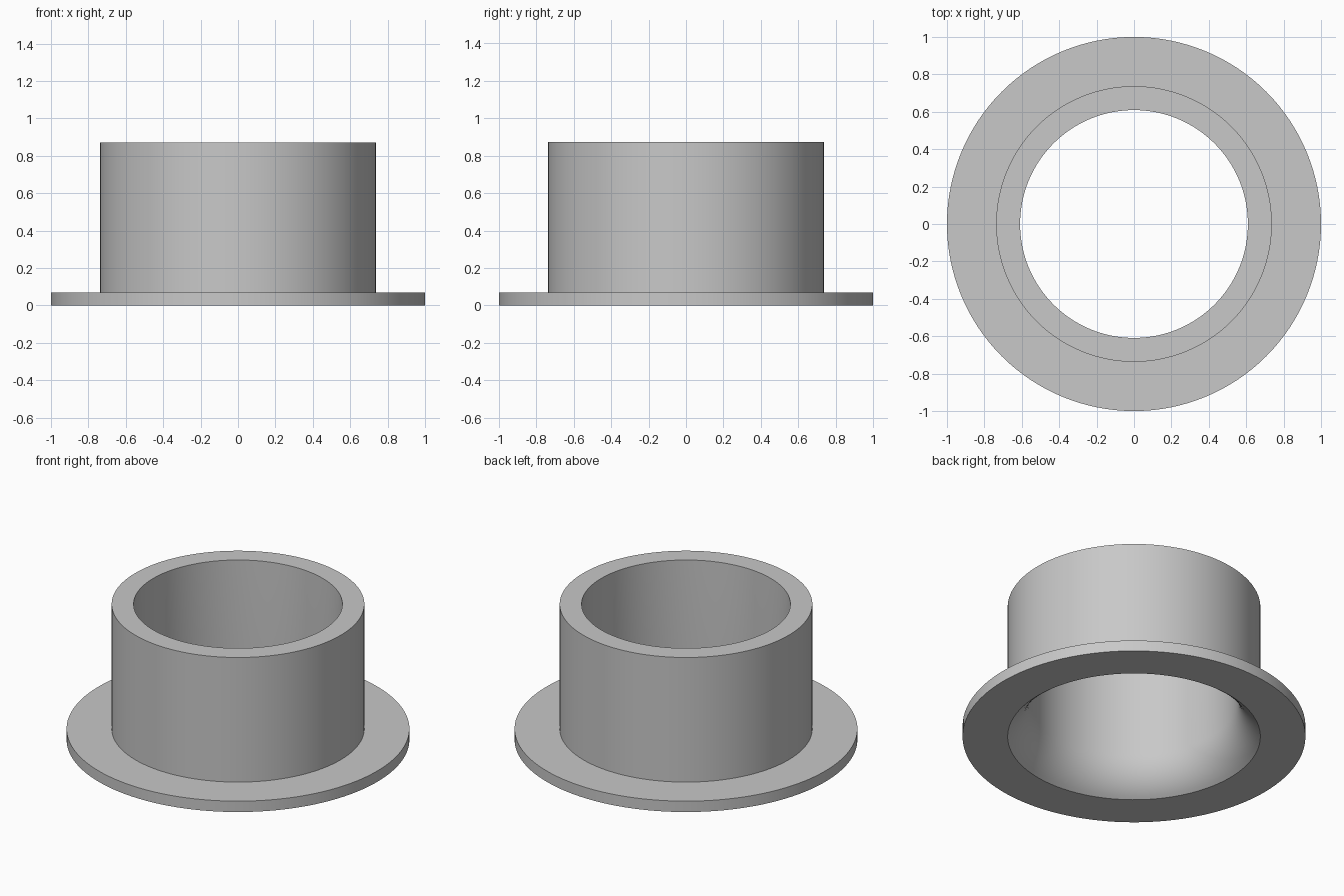
import bpy
import bmesh
from math import acos, cos, sin, tau, radians

if "Cube" in bpy.data.objects:
    bpy.data.objects.remove(bpy.data.objects["Cube"], do_unlink=True)

FLANGE_R, FLANGE_H = 1.0, 0.07
WALL_R, BORE_R, HEIGHT = 0.737, 0.609, 0.872
FLARE_R, FLARE_STEPS = 0.3, 12
SEGMENTS = 128

# Bore flare: an arc running from the bottom rim up to the straight bore
end = acos(1 - (WALL_R - BORE_R) / FLARE_R)
flare_top = FLARE_R * sin(end)
flare = []
for i in range(FLARE_STEPS + 1):
    a = end * (1 - i / FLARE_STEPS)
    flare.append((BORE_R + FLARE_R * (1 - cos(a)), flare_top - FLARE_R * sin(a)))

# Closed cross-section: flare, bore, top rim, outer wall, flange
profile = flare + [(BORE_R, HEIGHT), (WALL_R, HEIGHT), (WALL_R, FLANGE_H),
                   (FLANGE_R, FLANGE_H), (FLANGE_R, 0)]

# Revolve the section about z
bm = bmesh.new()
verts = [bm.verts.new((r, 0, z)) for r, z in profile]
edges = [bm.edges.new((v, verts[(i + 1) % len(verts)])) for i, v in enumerate(verts)]
bmesh.ops.spin(bm, geom=verts + edges, cent=(0, 0, 0), axis=(0, 0, 1),
               angle=tau, steps=SEGMENTS)
bmesh.ops.remove_doubles(bm, verts=bm.verts[:], dist=0.0001)
bmesh.ops.recalc_face_normals(bm, faces=bm.faces[:])
mesh = bpy.data.meshes.new("flanged_bushing")
bm.to_mesh(mesh)
bm.free()
bushing = bpy.data.objects.new("flanged_bushing", mesh)
bpy.context.collection.objects.link(bushing)

# Plain grey material
grey = bpy.data.materials.new("plain_grey")
grey.use_nodes = True
colour = (0.58, 0.58, 0.58, 1)
grey.diffuse_color = colour
grey.node_tree.nodes["Principled BSDF"].inputs["Base Color"].default_value = colour
mesh.materials.append(grey)

# Smooth round surfaces with crisp rims
bpy.ops.object.select_all(action="DESELECT")
bushing.select_set(True)
bpy.context.view_layer.objects.active = bushing
bpy.ops.object.shade_smooth_by_angle(angle=radians(30))
